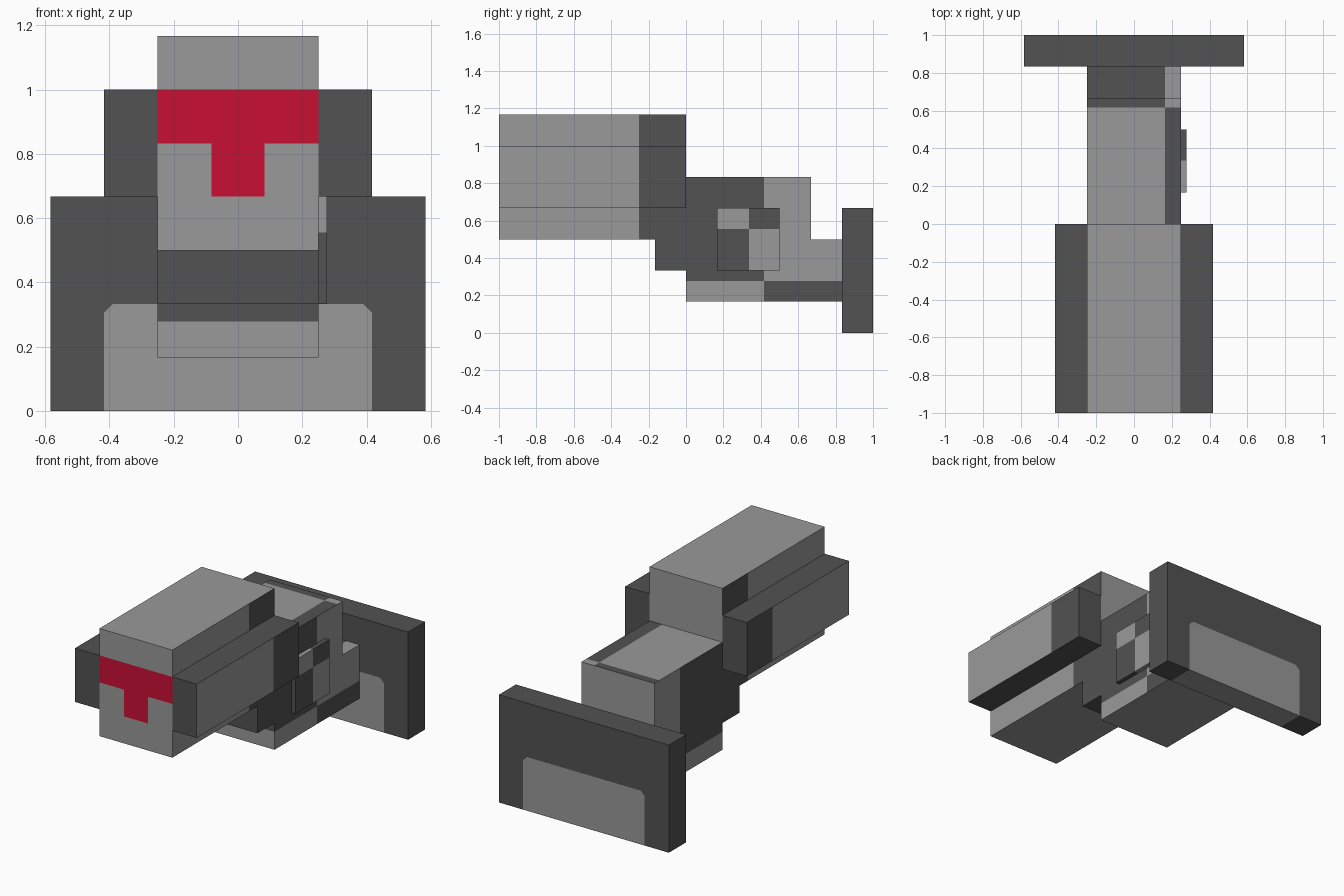
import bpy, bmesh
from mathutils import Vector

if "Cube" in bpy.data.objects:
    bpy.data.objects.remove(bpy.data.objects["Cube"], do_unlink=True)


def make_material(name, rgb):
    m = bpy.data.materials.new(name)
    m.use_nodes = True
    m.diffuse_color = (*rgb, 1)
    m.node_tree.nodes["Principled BSDF"].inputs["Base Color"].default_value = (*rgb, 1)
    return m


LIGHT, DARK, RED = 0, 1, 2
MATERIALS = [
    make_material("light grey", (0.32, 0.32, 0.32)),
    make_material("dark grey", (0.084, 0.084, 0.084)),
    make_material("red", (0.58, 0.005, 0.033)),
]


def box(name, lo, hi, rule, cuts=()):
    """Box between two corners, split along cut planes and coloured by rule(centre, normal)."""
    lo, hi = Vector(lo), Vector(hi)
    bm = bmesh.new()
    bmesh.ops.create_cube(bm, size=1)
    for v in bm.verts:
        v.co = (lo + hi) / 2 + v.co * (hi - lo)
    for point, normal in cuts:
        bmesh.ops.bisect_plane(bm, geom=bm.verts[:] + bm.edges[:] + bm.faces[:],
                               plane_co=point, plane_no=normal)
    bm.normal_update()
    for f in bm.faces:
        f.material_index = rule(f.calc_center_bounds(), f.normal)
    mesh = bpy.data.meshes.new(name)
    bm.to_mesh(mesh)
    bm.free()
    for m in MATERIALS:
        mesh.materials.append(m)
    ob = bpy.data.objects.new(name, mesh)
    bpy.context.collection.objects.link(ob)
    return ob


def at_x(v):
    return ((v, 0, 0), (1, 0, 0))


def at_y(v):
    return ((0, v, 0), (0, 1, 0))


def at_z(v):
    return ((0, 0, v), (0, 0, 1))


def shade(is_light):
    return LIGHT if is_light else DARK


# Barrel: red T on the front, dark rear band on the sides
def barrel_rule(c, n):
    if n.y < -0.5:
        bar = 0.833 < c.z < 1
        stem = abs(c.x) < 0.083 and 0.667 < c.z < 0.833
        return RED if bar or stem else LIGHT
    return shade(abs(n.x) < 0.5 or c.y < -0.25)


box("barrel", (-0.25, -1, 0.5), (0.25, 0, 1.167), barrel_rule,
    [at_x(-0.083), at_x(0.083), at_y(-0.25), at_z(0.667), at_z(0.833), at_z(1)])


# Side rails: light only on the outer face ahead of the rear band
def rail_rule(c, n):
    return shade(abs(n.x) > 0.5 and c.y < -0.25)


for side, x0, x1 in (("left", 0.25, 0.417), ("right", -0.417, -0.25)):
    box(side + "_rail", (x0, -1, 0.667), (x1, 0, 1), rail_rule, [at_y(-0.25)])

# Step under the barrel
box("front_step", (-0.25, -0.167, 0.333), (0.25, 0, 0.5), lambda c, n: DARK)


# Receiver and its low rear neck share one colour rule
def body_rule(c, n):
    if n.z > 0.5:
        return shade((c.x < 0.163) == (c.y < 0.617))
    if abs(n.x) > 0.5:
        return shade((c.y < 0.417) == (c.z < 0.278))
    return shade(n.y > -0.5 or c.z < 0.278)


body_cuts = [at_x(0.163), at_y(0.417), at_y(0.617), at_z(0.278)]
box("receiver", (-0.25, 0, 0.167), (0.25, 0.667, 0.833), body_rule, body_cuts)
box("rear_neck", (-0.25, 0.667, 0.167), (0.25, 0.833, 0.5), body_rule, body_cuts)


# Checkered side plate
def plate_rule(c, n):
    return shade((c.y < 0.337) == (c.z > 0.556))


box("side_plate", (0.25, 0.167, 0.333), (0.277, 0.5, 0.667), plate_rule,
    [at_y(0.337), at_z(0.556)])


# Butt plate: light panel with clipped corners on both broad faces and underneath
def butt_rule(c, n):
    x = abs(c.x)
    panel = x < 0.417 and c.z < 0.333 and x + c.z < 0.723
    return shade(panel and abs(n.x) < 0.5 and n.z < 0.5)


box("butt_plate", (-0.583, 0.833, 0), (0.583, 1, 0.667), butt_rule,
    [at_x(-0.417), at_x(0.417), at_z(0.333),
     ((0.723, 0, 0), (1, 0, 1)), ((-0.723, 0, 0), (-1, 0, 1))])
